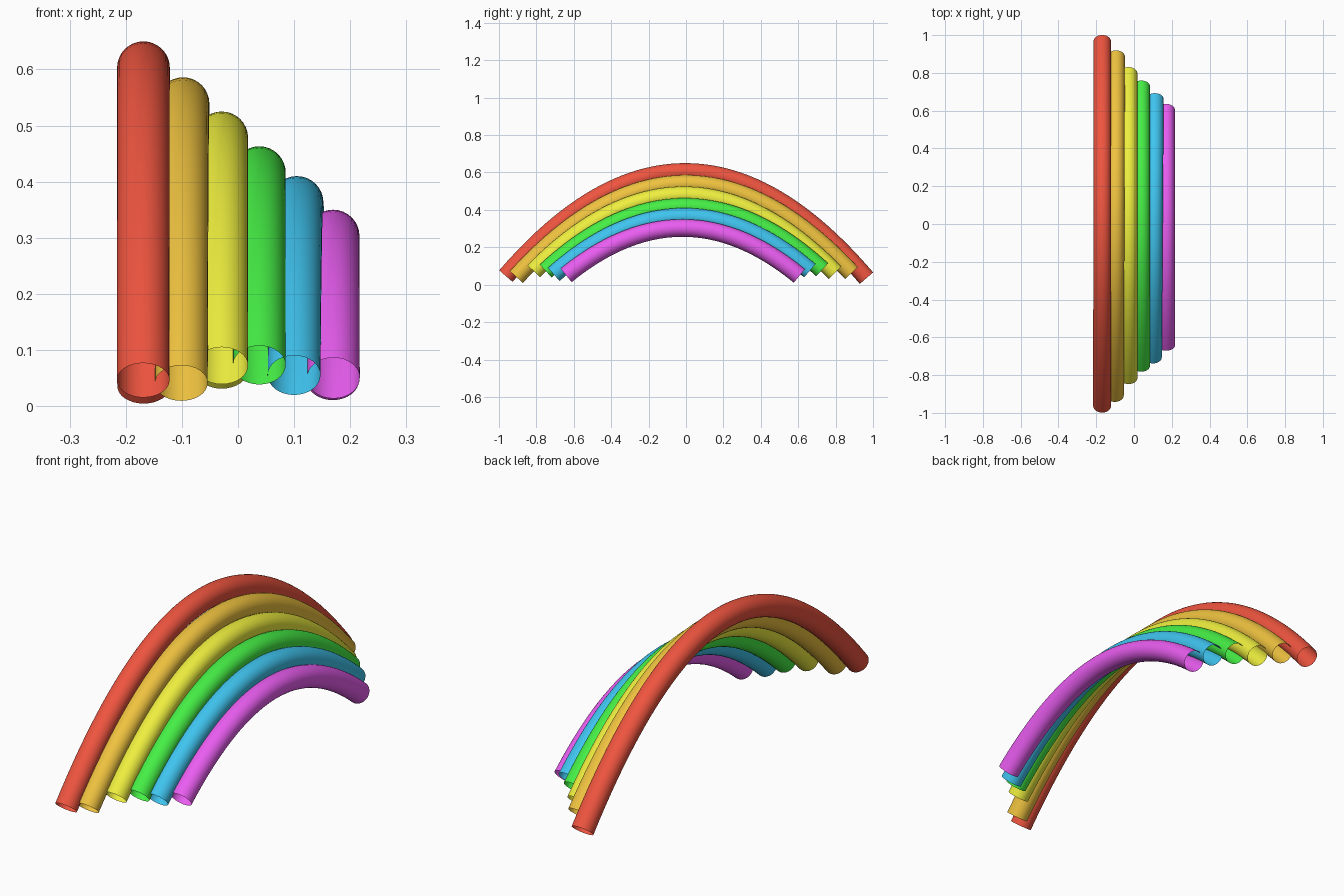
import bpy, math
from mathutils import Vector

if "Cube" in bpy.data.objects:
    bpy.data.objects.remove(bpy.data.objects["Cube"])

RADIUS, SIDES, STEPS = 0.047, 32, 48

# name, colour, x front, x back, apex z, front end (y, z), back end (y, z)
BANDS = [
    ("red_band",    (0.86, 0.09, 0.05), -0.169, -0.168, 0.603, (-0.963, 0.046), (0.965, 0.035)),
    ("orange_band", (0.86, 0.54, 0.05), -0.101, -0.095, 0.539, (-0.907, 0.041), (0.885, 0.062)),
    ("yellow_band", (0.86, 0.86, 0.05), -0.029, -0.029, 0.478, (-0.814, 0.072), (0.797, 0.064)),
    ("green_band",  (0.06, 0.86, 0.06), 0.038, 0.038, 0.416, (-0.750, 0.073), (0.728, 0.080)),
    ("blue_band",   (0.05, 0.55, 0.86), 0.100, 0.110, 0.363, (-0.707, 0.055), (0.662, 0.075)),
    ("violet_band", (0.82, 0.11, 0.88), 0.170, 0.169, 0.303, (-0.641, 0.050), (0.606, 0.047)),
]


def add_band(name, colour, xf, xb, apex, front, back):
    """Open-ended tube swept along a parabolic arch through both ends and the apex height."""
    a, b = math.sqrt(apex - front[1]), math.sqrt(apex - back[1])
    k = (a + b) / (back[0] - front[0])
    verts, faces = [], []
    for i in range(STEPS + 1):
        t = i / STEPS
        u = -a + (a + b) * t
        centre = Vector((xf + (xb - xf) * t, front[0] + (u + a) / k, apex - u * u))
        normal = Vector((0, 2 * u * k, 1)).normalized()
        side = Vector((1, 0, 0))
        for j in range(SIDES):
            ang = 2 * math.pi * j / SIDES
            verts.append(centre + RADIUS * (math.cos(ang) * side + math.sin(ang) * normal))
    for i in range(STEPS):
        for j in range(SIDES):
            p, q = i * SIDES + j, i * SIDES + (j + 1) % SIDES
            faces.append((p, p + SIDES, q + SIDES, q))
    mesh = bpy.data.meshes.new(name)
    mesh.from_pydata(verts, [], faces)
    mesh.polygons.foreach_set("use_smooth", [True] * len(faces))
    mesh.update()
    mat = bpy.data.materials.new(name + "_colour")
    mat.diffuse_color = (*colour, 1)
    mat.use_nodes = True
    mat.node_tree.nodes["Principled BSDF"].inputs["Base Color"].default_value = mat.diffuse_color
    mesh.materials.append(mat)
    bpy.context.collection.objects.link(bpy.data.objects.new(name, mesh))


# six nested rainbow bands
for band in BANDS:
    add_band(*band)
